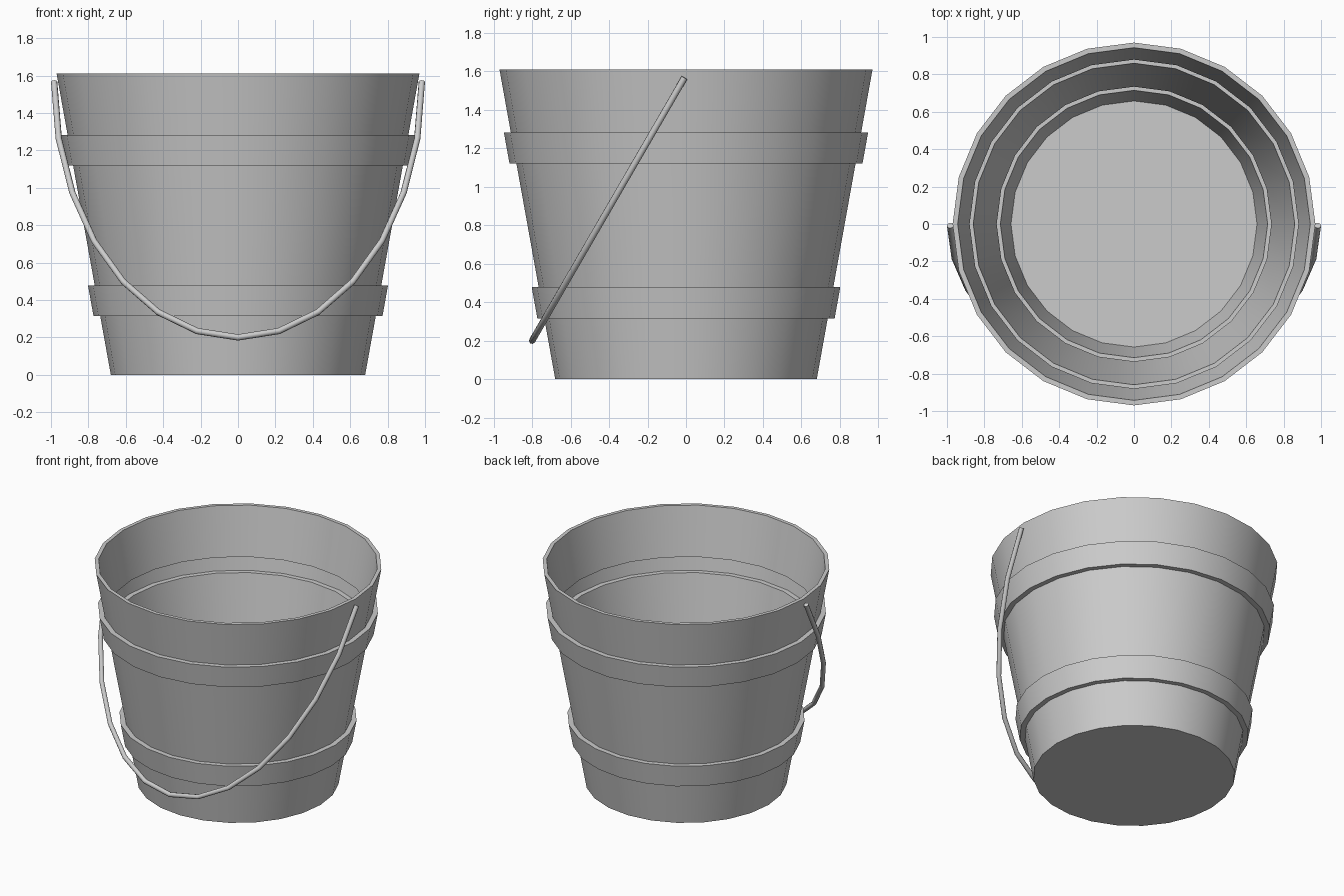
import bpy, bmesh
from math import sin, cos, pi, radians

if "Cube" in bpy.data.objects:
    bpy.data.objects.remove(bpy.data.objects["Cube"])

SIDES = 24        # facets around the bucket
T = 0.027         # wall thickness
H = 1.61
BAND = 0.036      # how far the hoops stand out
HOOPS = [(0.315, 0.478), (1.12, 1.282)]


def wall(z):
    return 0.68 + 0.18 * z


# Profile: up the outside with stepped hoops, then down the inside
profile = [(wall(0), 0)]
for lo, hi in HOOPS:
    profile += [(wall(lo), lo), (wall(lo) + BAND, lo),
                (wall(hi) + BAND, hi), (wall(hi), hi)]
profile += [(wall(H), H), (wall(H) - T, H)]
for lo, hi in reversed(HOOPS):
    a, b = hi - T, lo + T
    profile += [(wall(a) - T, a), (wall(a) + BAND - T, a),
                (wall(b) + BAND - T, b), (wall(b) - T, b)]
profile += [(wall(T) - T, T)]

# Bucket: lathe the profile, cap underside and inner floor
bm = bmesh.new()
rings = [[bm.verts.new((r * cos(2 * pi * i / SIDES), r * sin(2 * pi * i / SIDES), z))
          for i in range(SIDES)] for r, z in profile]
for low, high in zip(rings, rings[1:]):
    for i in range(SIDES):
        j = (i + 1) % SIDES
        bm.faces.new((low[i], low[j], high[j], high[i]))
bm.faces.new(rings[0][::-1])
bm.faces.new(rings[-1])
bmesh.ops.recalc_face_normals(bm, faces=bm.faces)
mesh = bpy.data.meshes.new("bucket")
bm.to_mesh(mesh)
bm.free()
mesh.shade_smooth()
mesh.set_sharp_from_angle(angle=radians(30))
bpy.context.collection.objects.link(bpy.data.objects.new("bucket", mesh))

# Handle: half-ellipse wire, hanging down towards the front
curve = bpy.data.curves.new("handle", 'CURVE')
curve.dimensions = '3D'
curve.bevel_depth = 0.017
curve.bevel_resolution = 2
curve.use_fill_caps = True
SEGS = 14
spline = curve.splines.new('POLY')
spline.points.add(SEGS)
for i, p in enumerate(spline.points):
    t = pi * i / SEGS
    p.co = (0.983 * cos(t), -0.008 - 0.792 * sin(t), 1.567 - 1.367 * sin(t), 1)
spline.use_smooth = True
bpy.context.collection.objects.link(bpy.data.objects.new("handle", curve))
